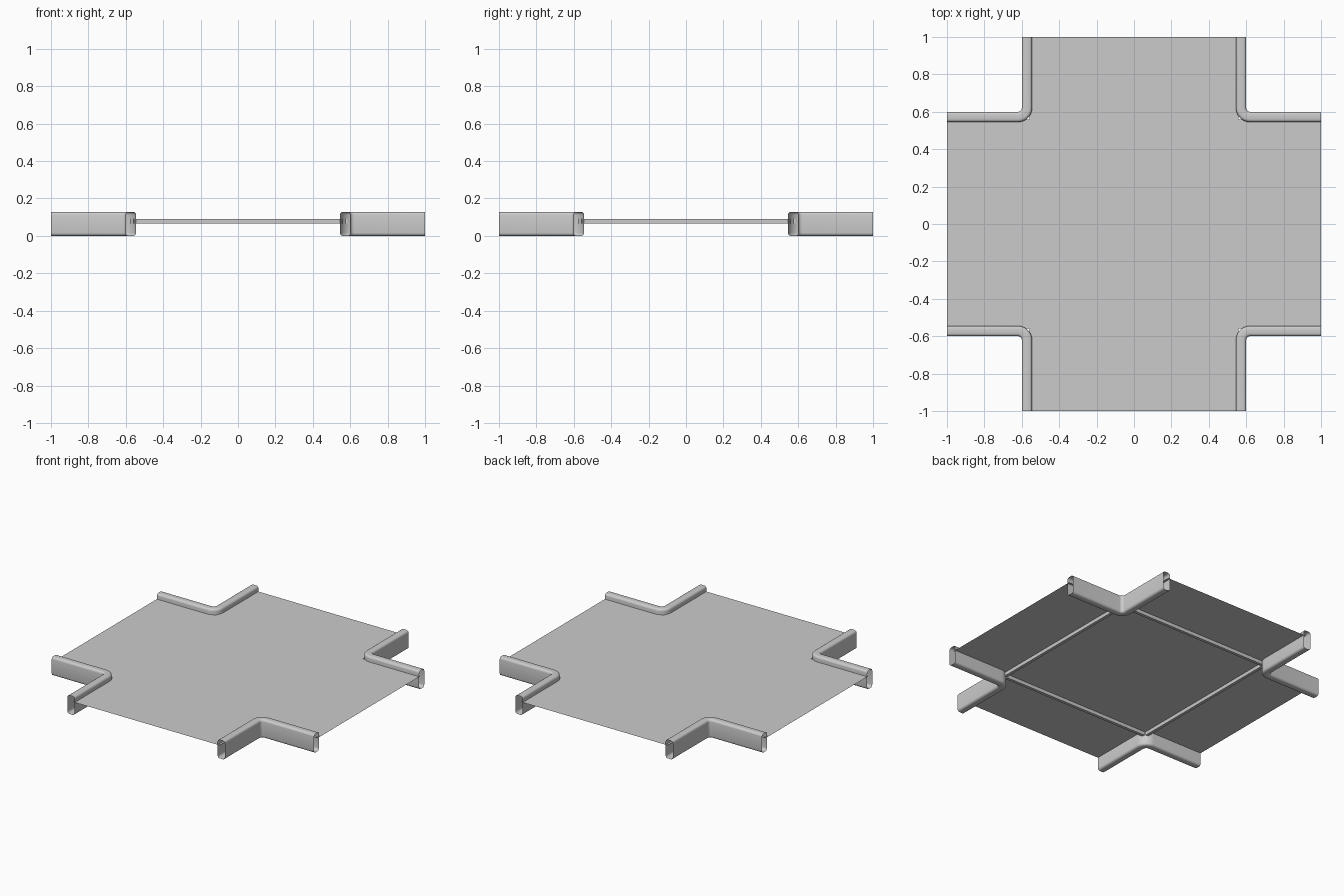
import bpy, bmesh, math

if "Cube" in bpy.data.objects:
    bpy.data.objects.remove(bpy.data.objects["Cube"])

EDGE, MID = 1.0, 0.5725          # tile half size, kerb centre line
W, H, R = 0.055, 0.128, 0.016    # kerb section
DECK_Z, RIB_Z = 0.09, 0.065


def finish(name, bm, smooth=False, recalc=True):
    if recalc:
        bmesh.ops.recalc_face_normals(bm, faces=bm.faces)
    mesh = bpy.data.meshes.new(name)
    bm.to_mesh(mesh)
    bm.free()
    obj = bpy.data.objects.new(name, mesh)
    bpy.context.collection.objects.link(obj)
    if smooth:
        bpy.ops.object.select_all(action='DESELECT')
        obj.select_set(True)
        bpy.context.view_layer.objects.active = obj
        bpy.ops.object.shade_smooth_by_angle(angle=math.radians(40))
    return obj


# Rounded-rectangle section: (offset from centre line, height)
section = []
for cx, cz, start in ((1, 1, 0), (-1, 1, 90), (-1, -1, 180), (1, -1, 270)):
    for k in range(5):
        a = math.radians(start + k * 22.5)
        section.append((cx * (W / 2 - R) + R * math.cos(a),
                        H / 2 + cz * (H / 2 - R) + R * math.sin(a)))

# L-shaped path with a rounded bend: point and normal towards the road
BEND = 0.0475
c = MID + BEND
path = [((EDGE, MID), (0, -1))]
for k in range(9):
    a = math.radians(270 - k * 11.25)
    n = (math.cos(a), math.sin(a))
    path.append(((c + BEND * n[0], c + BEND * n[1]), n))
path.append(((MID, EDGE), (-1, 0)))


# Hollow, open-ended kerbs in the four corners
def kerb(name, sx, sy):
    bm = bmesh.new()
    rings = [[bm.verts.new((sx * (p[0] + n[0] * o), sy * (p[1] + n[1] * o), z))
              for o, z in section] for p, n in path]
    m = len(section)
    for r0, r1 in zip(rings, rings[1:]):
        for i in range(m):
            j = (i + 1) % m
            bm.faces.new((r0[i], r0[j], r1[j], r1[i]))
    finish(name, bm, smooth=True)


for fb, sy in (("front", -1), ("back", 1)):
    for lr, sx in (("left", -1), ("right", 1)):
        kerb(f"kerb_{fb}_{lr}", sx, sy)

# Cross-shaped road deck, a single sheet
bm = bmesh.new()
g = [-EDGE, -0.56, 0.56, EDGE]
v = {(i, j): bm.verts.new((g[i], g[j], DECK_Z))
     for i in range(4) for j in range(4) if i in (1, 2) or j in (1, 2)}
for i, j in ((1, 1), (0, 1), (2, 1), (1, 0), (1, 2)):
    bm.faces.new((v[i, j], v[i + 1, j], v[i + 1, j + 1], v[i, j + 1]))
finish("road_deck", bm, recalc=False)


# Thin ribs below the deck, joining the kerb bends
def rib(name, x, y, sx, sy):
    bm = bmesh.new()
    bmesh.ops.create_cube(bm, size=1)
    for w in bm.verts:
        w.co = (x + w.co.x * sx, y + w.co.y * sy,
                (DECK_Z + RIB_Z) / 2 + w.co.z * (DECK_Z - RIB_Z - 0.001))
    finish(name, bm)


RIB, LEN, THICK = 0.575, 1.12, 0.02
rib("rib_front", 0, -RIB, LEN, THICK)
rib("rib_back", 0, RIB, LEN, THICK)
rib("rib_left", -RIB, 0, THICK, LEN)
rib("rib_right", RIB, 0, THICK, LEN)
